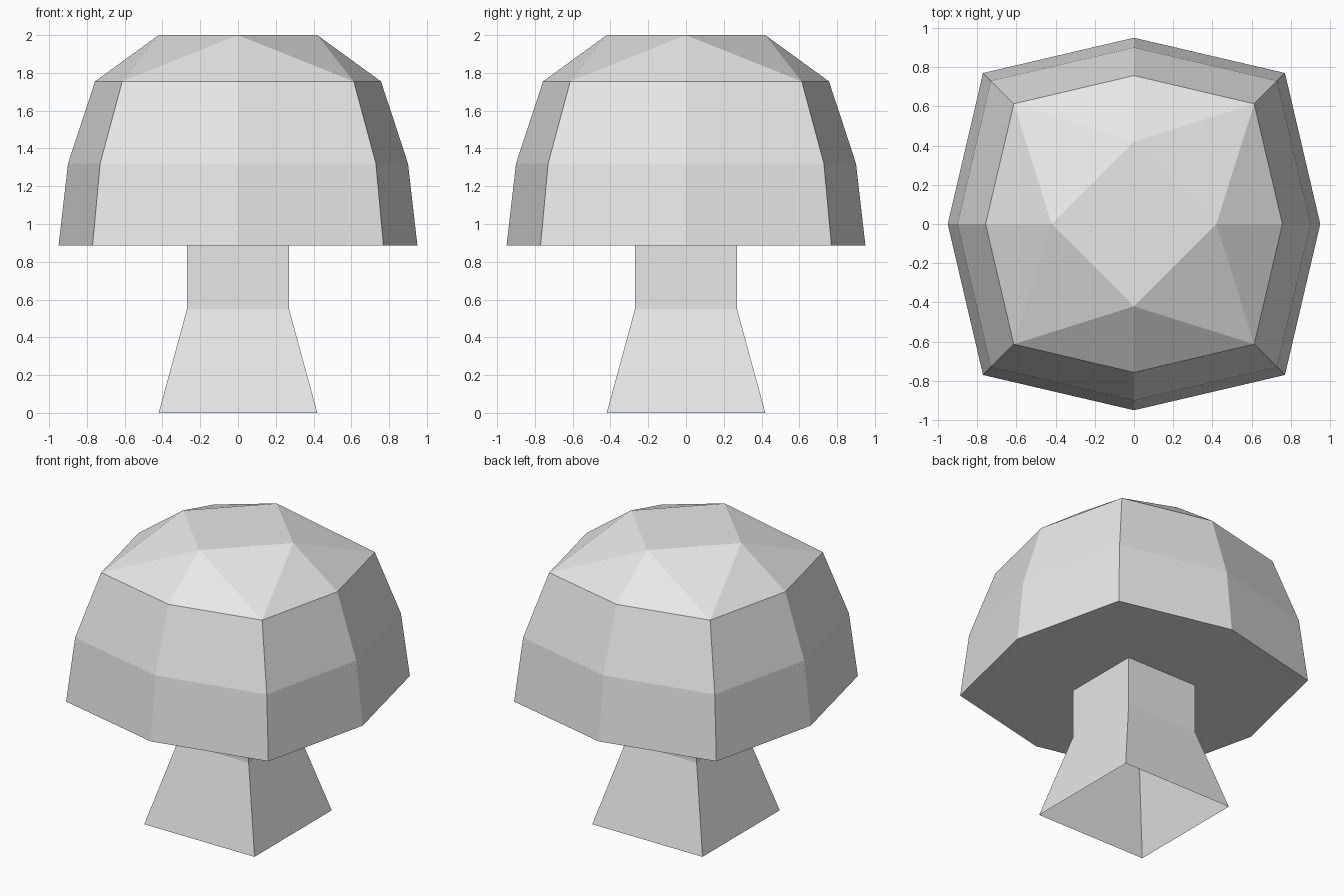
import bpy
import bmesh

cube = bpy.data.objects.get("Cube")
if cube:
    bpy.data.objects.remove(cube, do_unlink=True)

grey = bpy.data.materials.new("light grey")
grey.use_nodes = True
colour = (0.8, 0.8, 0.8, 1)
grey.diffuse_color = colour
grey.node_tree.nodes["Principled BSDF"].inputs["Base Color"].default_value = colour

CORNERS = [(-1, -1), (1, -1), (1, 1), (-1, 1)]
MIDDLES = [(0, -1), (1, 0), (0, 1), (-1, 0)]


def ring(bm, directions, radius, z):
    return [bm.verts.new((x * radius, y * radius, z)) for x, y in directions]


def bridge(bm, lower, upper):
    n = len(lower)
    for i in range(n):
        j = (i + 1) % n
        bm.faces.new((lower[i], lower[j], upper[j], upper[i]))


def finish(bm, name):
    mesh = bpy.data.meshes.new(name)
    bm.to_mesh(mesh)
    bm.free()
    mesh.materials.append(grey)
    obj = bpy.data.objects.new(name, mesh)
    bpy.context.collection.objects.link(obj)


# Cap: eight-sided rings alternating corners and side middles
bm = bmesh.new()
rings = []
for z, corner, middle in [(0.885, 0.77, 0.95), (1.32, 0.73, 0.9), (1.755, 0.613, 0.757)]:
    pairs = zip(ring(bm, CORNERS, corner, z), ring(bm, MIDDLES, middle, z))
    rings.append([v for pair in pairs for v in pair])
bridge(bm, rings[0], rings[1])
bridge(bm, rings[1], rings[2])
bm.faces.new(reversed(rings[0]))

# Cap crown: a flat diamond joined to the top ring by triangles
top = ring(bm, MIDDLES, 0.42, 2)
bm.faces.new(top)
rim = rings[2]
for i in range(4):
    corner, middle, following = rim[2 * i], rim[2 * i + 1], rim[(2 * i + 2) % 8]
    bm.faces.new((corner, middle, top[i]))
    bm.faces.new((middle, following, top[i]))
    bm.faces.new((corner, top[i], top[i - 1]))
finish(bm, "mushroom_cap")

# Stem: square, flared towards an open foot
bm = bmesh.new()
foot, waist, neck = [ring(bm, CORNERS, r, z) for r, z in [(0.42, 0), (0.27, 0.55), (0.27, 0.885)]]
bridge(bm, foot, waist)
bridge(bm, waist, neck)
finish(bm, "mushroom_stem")
